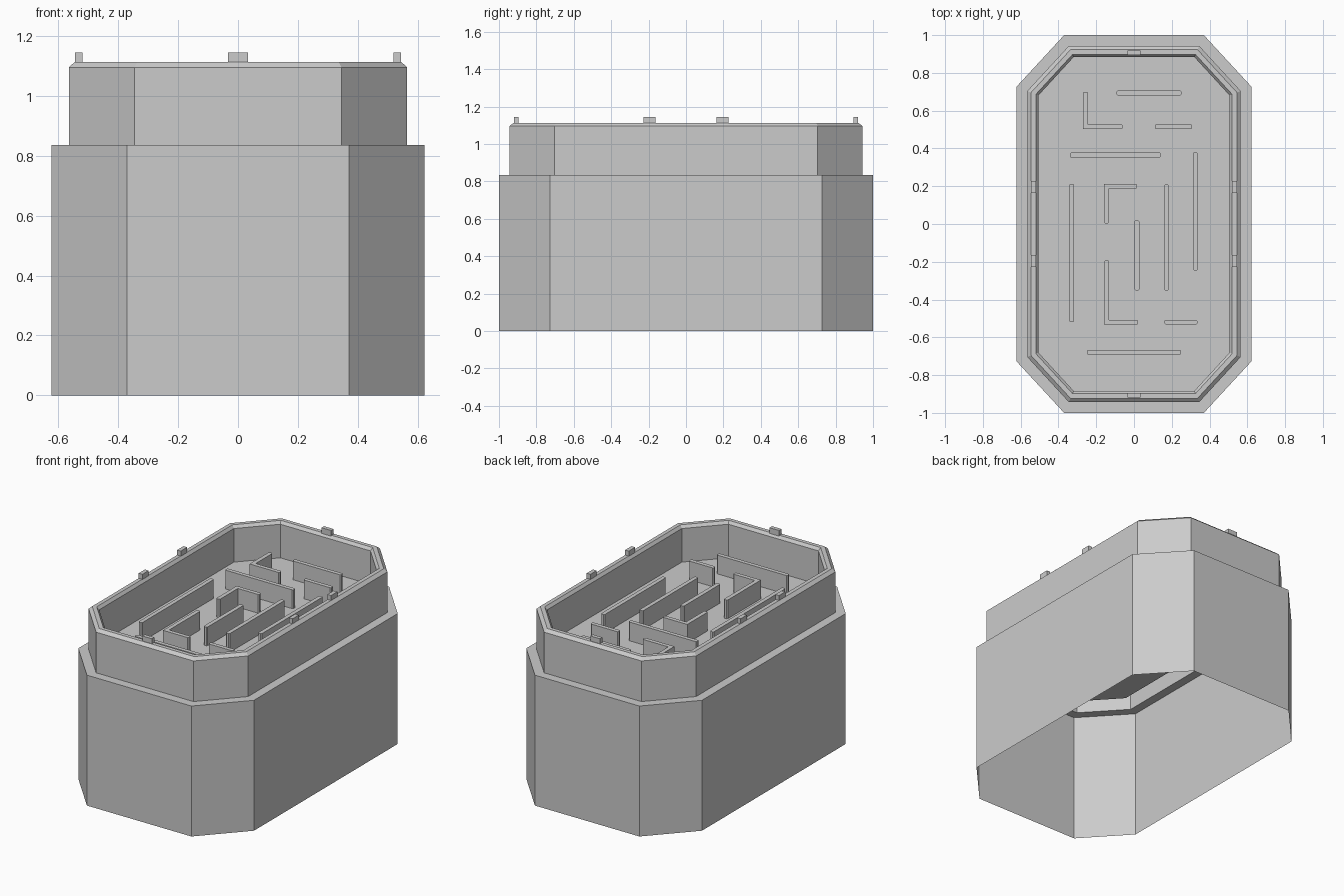
import bpy
import bmesh
from mathutils import Vector

if "Cube" in bpy.data.objects:
    bpy.data.objects.remove(bpy.data.objects["Cube"])

FLOOR, WALL_TOP, RIM = 0.88, 1.0, 1.113


def finish(name, bm, recalc=True):
    if recalc:
        bmesh.ops.recalc_face_normals(bm, faces=bm.faces)
    mesh = bpy.data.meshes.new(name)
    bm.to_mesh(mesh)
    bm.free()
    obj = bpy.data.objects.new(name, mesh)
    bpy.context.collection.objects.link(obj)
    return obj


def octagon(d):
    """Chamfered rectangle, inset by d, counter-clockwise."""
    hx, hy = 0.622 - d, 1.0 - d
    cx, cy = 0.37 - 0.44 * d, 0.727 - 0.40 * d
    return [(hx, -cy), (hx, cy), (cx, hy), (-cx, hy),
            (-hx, cy), (-hx, -cy), (-cx, -hy), (cx, -hy)]


# Open-bottomed shell: body, ledge, neck, bevelled rim, recessed floor
bm = bmesh.new()
profile = [(0, 0), (0, 0.835), (0.057, 0.835), (0.057, 1.095),
           (0.077, RIM), (0.102, RIM), (0.116, 1.095), (0.116, FLOOR)]
rings = [[bm.verts.new((x, y, z)) for x, y in octagon(d)] for d, z in profile]
for a, b in zip(rings, rings[1:]):
    for i in range(8):
        j = (i + 1) % 8
        bm.faces.new((a[i], a[j], b[j], b[i]))
bm.faces.new(rings[-1])
finish("tray_shell", bm, recalc=False)


def maze_wall(name, points, half=0.013, cut=0.006):
    """Thin upright wall along a centre line, with chamfered ends."""
    p = [Vector(q) for q in points]
    dirs = [(b - a).normalized() for a, b in zip(p, p[1:])]
    norms = [Vector((-d.y, d.x)) for d in dirs]
    n0, n1, d0, d1 = norms[0], norms[-1], dirs[0], dirs[-1]
    inner = half - cut
    outline = [p[0] - n0 * half + d0 * cut, p[0] - n0 * inner]
    outline += [p[0] + n0 * inner, p[0] + n0 * half + d0 * cut]
    # mitred corner for right-angle bends
    corner = (n0 + n1) * half if len(p) == 3 else None
    if corner:
        outline.append(p[1] + corner)
    outline += [p[-1] + n1 * half - d1 * cut, p[-1] + n1 * inner,
                p[-1] - n1 * inner, p[-1] - n1 * half - d1 * cut]
    if corner:
        outline.append(p[1] - corner)
    bm = bmesh.new()
    face = bm.faces.new([bm.verts.new((q.x, q.y, FLOOR)) for q in outline])
    top = bmesh.ops.extrude_face_region(bm, geom=[face])["geom"]
    verts = [v for v in top if isinstance(v, bmesh.types.BMVert)]
    bmesh.ops.translate(bm, verts=verts, vec=(0, 0, WALL_TOP - FLOOR))
    finish(name, bm)


# Maze walls standing on the floor
walls = [
    [(-0.257, 0.70), (-0.257, 0.515), (-0.06, 0.515)],
    [(-0.092, 0.693), (0.251, 0.693)],
    [(0.11, 0.515), (0.307, 0.515)],
    [(-0.34, 0.365), (0.143, 0.365)],
    [(0.325, 0.38), (0.325, -0.246)],
    [(-0.33, 0.212), (-0.33, -0.52)],
    [(0.016, 0.2), (-0.145, 0.2), (-0.145, 0.003)],
    [(0.172, 0.21), (0.172, -0.352)],
    [(0.015, 0.02), (0.015, -0.352)],
    [(-0.145, -0.192), (-0.145, -0.52), (0.022, -0.52)],
    [(0.162, -0.52), (0.335, -0.52)],
    [(-0.25, -0.68), (0.25, -0.68)],
]
for i, path in enumerate(walls):
    maze_wall(f"maze_wall_{i + 1}", path)


def tab(name, x, y, sx, sy):
    bm = bmesh.new()
    bmesh.ops.create_cube(bm, size=1)
    bmesh.ops.scale(bm, vec=(sx, sy, 0.04), verts=bm.verts)
    bmesh.ops.translate(bm, vec=(x, y, 1.125), verts=bm.verts)
    finish(name, bm)


# Locating tabs on the rim
for s in (-1, 1):
    tab("end_tab", 0, s * 0.907, 0.068, 0.025)
    for t in (-1, 1):
        tab("side_tab", s * 0.532, t * 0.195, 0.026, 0.064)
